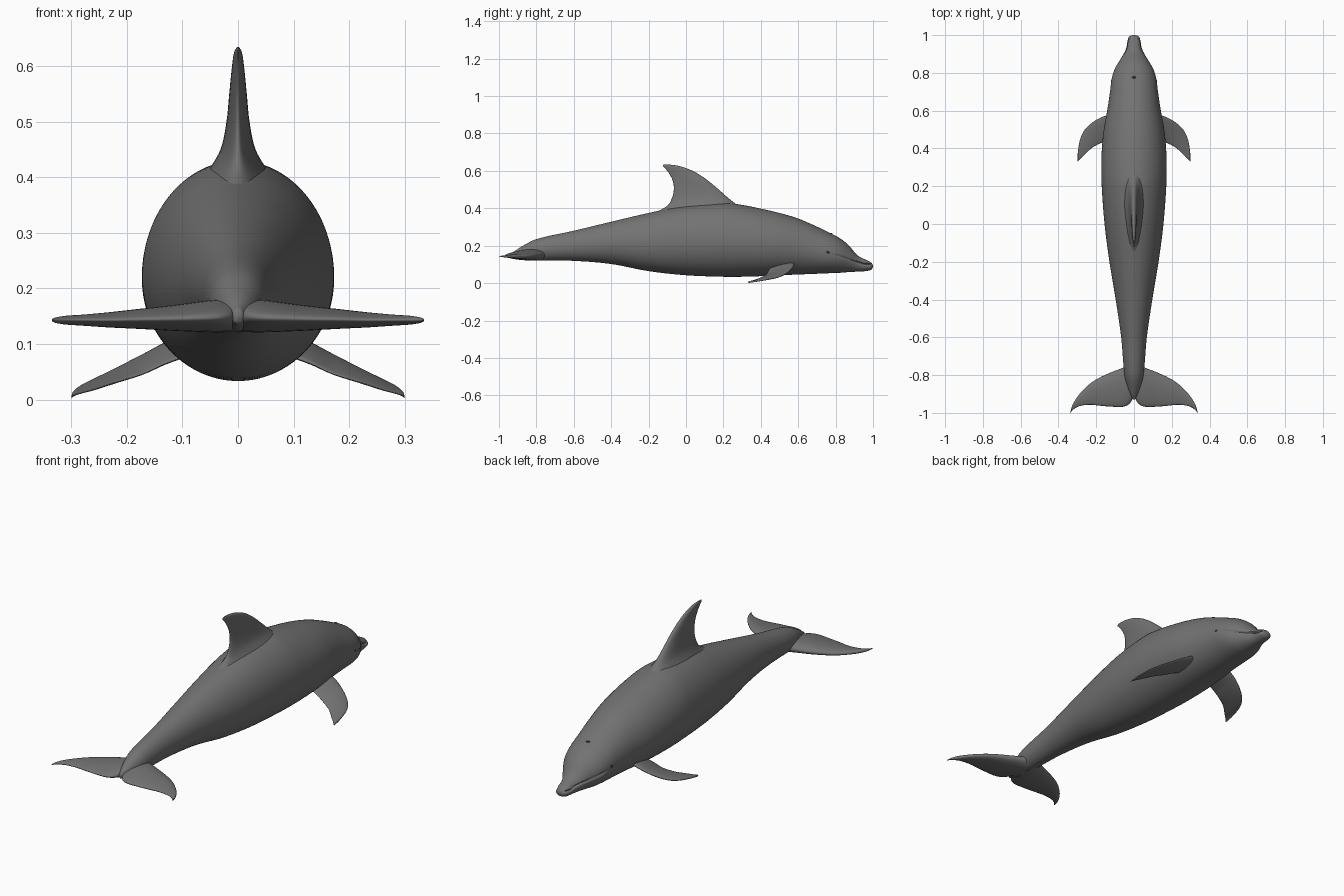
import bpy, bmesh, math

if "Cube" in bpy.data.objects:
    bpy.data.objects.remove(bpy.data.objects["Cube"])

def material(name, v):
    m = bpy.data.materials.new(name)
    m.diffuse_color = (v, v, v, 1)
    m.use_nodes = True
    m.node_tree.nodes["Principled BSDF"].inputs["Base Color"].default_value = m.diffuse_color
    return m

GREY = material("dolphin grey", 0.17)
DARK = material("eye dark grey", 0.03)

def spline(rows, k):
    """Smooth rows of numbers, keyed on the first column, k steps per interval."""
    def slope(i, c):
        a, b = rows[max(i - 1, 0)], rows[min(i + 1, len(rows) - 1)]
        return (b[c] - a[c]) / (b[0] - a[0])
    out = []
    for i in range(len(rows) - 1):
        p, q = rows[i], rows[i + 1]
        h = q[0] - p[0]
        for j in range(k):
            t = j / k
            out.append([(2*t**3 - 3*t*t + 1) * p[c] + (t**3 - 2*t*t + t) * h * slope(i, c)
                        + (3*t*t - 2*t**3) * q[c] + (t**3 - t*t) * h * slope(i + 1, c)
                        for c in range(len(p))])
    return out + [list(rows[-1])]

def loft(name, rings, mat, mirror=False):
    """Skin closed rings of points, cap both ends, shade smooth."""
    bm = bmesh.new()
    vs = [[bm.verts.new(p) for p in r] for r in rings]
    n = len(vs[0])
    for a, b in zip(vs, vs[1:]):
        for i in range(n):
            bm.faces.new((a[i], a[(i + 1) % n], b[(i + 1) % n], b[i]))
    bm.faces.new(vs[0])
    bm.faces.new(vs[-1])
    bmesh.ops.recalc_face_normals(bm, faces=bm.faces)
    for f in bm.faces:
        f.smooth = True
    me = bpy.data.meshes.new(name)
    bm.to_mesh(me)
    bm.free()
    me.materials.append(mat)
    ob = bpy.data.objects.new(name, me)
    bpy.context.collection.objects.link(ob)
    if mirror:
        ob.modifiers.new("mirror", 'MIRROR').use_mirror_merge = False
    return ob

def blade(name, rows, place, mirror=False, n=32):
    """Teardrop-section fin: rows of span, lead y, trail y, lead offset, trail offset, half thickness."""
    rings = []
    for s, yl, yt, ol, ot, th in spline(rows, 6):
        ring = []
        for i in range(n):
            a = 2 * math.pi * i / n
            c = (1 - math.cos(a)) / 2
            ring.append(place(s, yl + (yt - yl) * c,
                              ol + (ot - ol) * c + th * math.sin(a) * (1.25 - 0.6 * c)))
        rings.append(ring)
    return loft(name, rings, GREY, mirror)

# body: y, belly z, back z, half width
BODY = [(-.93, .138, .162, .008), (-.88, .127, .195, .03), (-.8, .122, .235, .05),
        (-.6, .119, .28, .068), (-.4, .102, .328, .097), (-.2, .064, .375, .13),
        (0, .042, .415, .156), (.2, .034, .43, .171), (.3, .034, .418, .173),
        (.4, .037, .398, .17), (.5, .042, .375, .16), (.6, .046, .345, .142),
        (.7, .05, .302, .127), (.77, .053, .268, .118), (.82, .055, .242, .103),
        (.87, .059, .202, .074), (.91, .061, .155, .05), (.935, .062, .137, .04),
        (.96, .064, .126, .036), (.985, .069, .113, .03), (.996, .077, .103, .02),
        (1.0, .087, .094, .004)]

def body_ring(y, bot, top, w, n=112):
    zc = bot + 0.48 * (top - bot)
    mouth = max(.155 - .31 * (y - .78), .1)
    ring = []
    for i in range(n):
        a = 2 * math.pi * i / n
        x, dz = w * math.cos(a), math.sin(a)
        z = zc + dz * ((top - zc) if dz > 0 else (zc - bot))
        if y > .78:  # mouth groove
            depth = min(1, (y - .78) / .03) * min(1, (1 - y) / .02)
            x -= math.copysign(min(.009, abs(x)) * depth * math.exp(-((z - mouth) / .004) ** 2), x)
        ring.append((x, y, z))
    return ring

loft("body", [body_ring(*r) for r in spline(BODY, 8)], GREY)

# dorsal fin, flared where it meets the back
blade("dorsal_fin", [
    (.36, .36, -.2, 0, 0, .085), (.41, .285, -.105, 0, 0, .055), (.45, .232, -.077, 0, 0, .032),
    (.5, .175, -.065, 0, 0, .021), (.55, .115, -.072, 0, 0, .016), (.59, .055, -.093, 0, 0, .012),
    (.615, 0, -.113, 0, 0, .009), (.628, -.045, -.124, 0, 0, .006), (.634, -.09, -.118, 0, 0, .002)],
    lambda s, y, h: (h, y, s))

# tail flukes
blade("tail_fluke", [
    (0, -.73, -.88, .155, .15, .032), (.012, -.735, -.935, .154, .149, .031),
    (.05, -.757, -.966, .152, .147, .029), (.12, -.785, -.967, .148, .145, .023),
    (.18, -.812, -.962, .146, .144, .018), (.23, -.843, -.957, .144, .143, .014),
    (.28, -.89, -.962, .143, .143, .01), (.31, -.93, -.974, .143, .143, .008),
    (.328, -.964, -.989, .143, .143, .005), (.335, -.988, -1.0, .143, .143, .002)],
    lambda s, y, h: (s, y, h), True)

# pectoral flippers
blade("flipper", [
    (.08, .58, .45, .115, .085, .016), (.13, .578, .44, .097, .066, .014),
    (.17, .566, .43, .078, .047, .011), (.22, .538, .405, .053, .031, .009),
    (.26, .5, .368, .034, .018, .007), (.285, .45, .345, .022, .011, .005),
    (.297, .385, .332, .011, .007, .004), (.3, .345, .33, .004, .003, .002)],
    lambda s, y, h: (s, y, h), True)

# eyes and blowhole
def bead(name, loc, scale, mirror=False):
    rings = [[(loc[0] + scale[0] * math.sin(u) * math.cos(v), loc[1] + scale[1] * math.sin(u) * math.sin(v),
               loc[2] + scale[2] * math.cos(u)) for v in [math.pi * j / 8 for j in range(16)]]
             for u in [.05 + (math.pi - .1) * i / 10 for i in range(11)]]
    loft(name, rings, DARK, mirror)

bead("eye", (.116, .755, .165), (.006, .013, .01), True)
bead("blowhole", (0, .775, .264), (.011, .008, .004))
